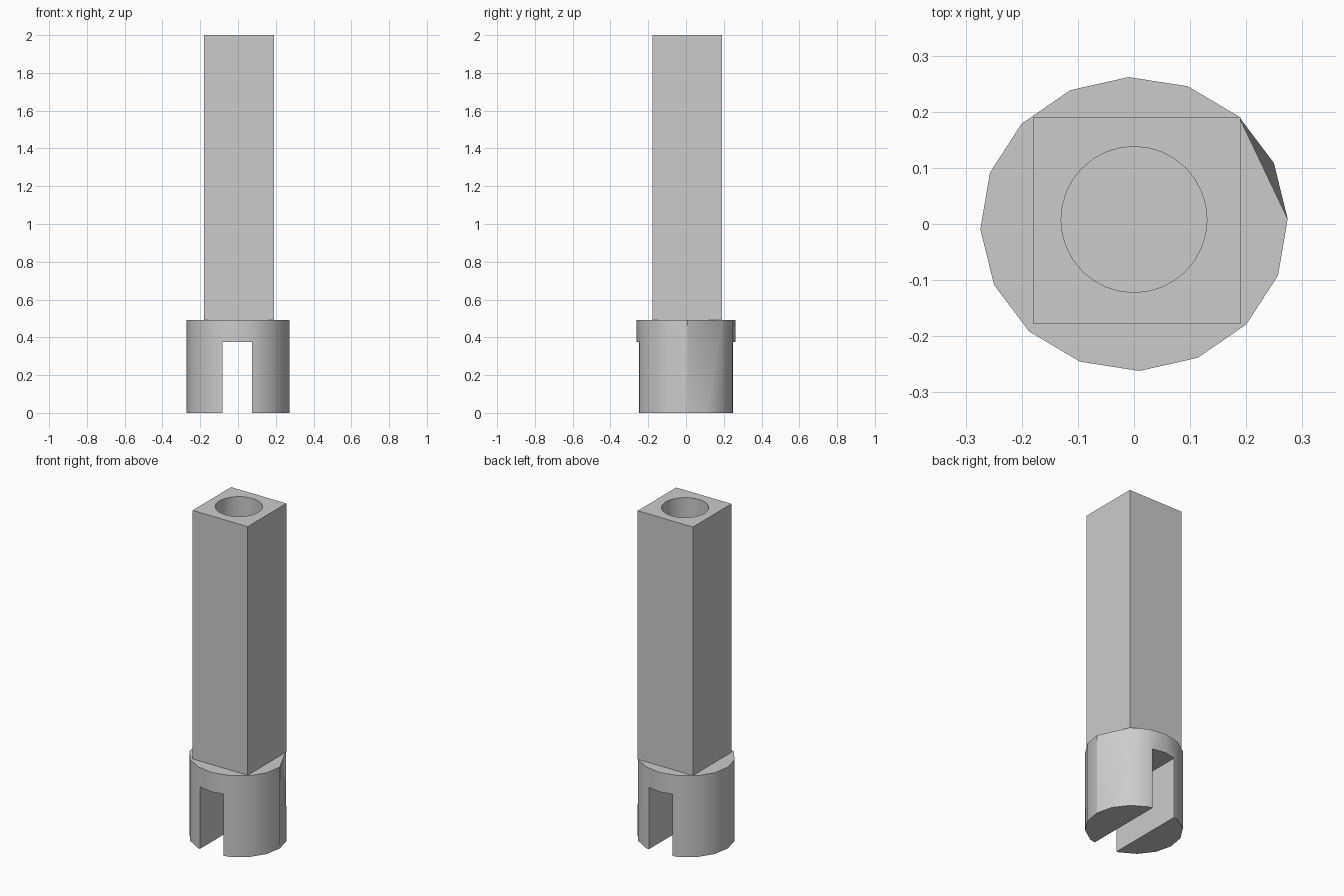
import bpy, bmesh, math

cube = bpy.data.objects.get("Cube")
if cube:
    bpy.data.objects.remove(cube)

BASE_TOP, SHAFT_TOP, SLOT_TOP = 0.493, 2.0, 0.375

steel = bpy.data.materials.new("grey_metal")
steel.use_nodes = True
steel.diffuse_color = (0.6, 0.6, 0.6, 1)
steel.node_tree.nodes["Principled BSDF"].inputs["Base Color"].default_value = (0.6, 0.6, 0.6, 1)


def finish(bm, name):
    """Turn a bmesh into a named, coloured object."""
    bmesh.ops.recalc_face_normals(bm, faces=bm.faces)
    mesh = bpy.data.meshes.new(name)
    bm.to_mesh(mesh)
    bm.free()
    mesh.materials.append(steel)
    obj = bpy.data.objects.new(name, mesh)
    bpy.context.collection.objects.link(obj)
    return obj


def box(name, low, high):
    bm = bmesh.new()
    bmesh.ops.create_cube(bm, size=1)
    for v in bm.verts:
        v.co = [l + (c + 0.5) * (h - l) for l, h, c in zip(low, high, v.co)]
    return finish(bm, name)


def select(obj):
    bpy.ops.object.select_all(action='DESELECT')
    obj.select_set(True)
    bpy.context.view_layer.objects.active = obj


def cut(obj, cutter):
    """Subtract the cutter, then shade rounded sides smooth."""
    cutter.hide_render = True
    mod = obj.modifiers.new("cut", 'BOOLEAN')
    mod.operation = 'DIFFERENCE'
    mod.solver = 'EXACT'
    mod.object = cutter
    select(obj)
    bpy.ops.object.modifier_apply(modifier=mod.name)
    bpy.data.objects.remove(cutter)
    bpy.ops.object.shade_smooth_by_angle(angle=math.radians(30))


# Round base: sixteen sides, with one upper corner cut away by a slanted facet
SIDES = 16
bm = bmesh.new()
low, top = [], []
for k in range(SIDES):
    a = math.radians(2) + k * math.tau / SIDES
    x, y = 0.274 * math.cos(a), 0.262 * math.sin(a)
    low.append(bm.verts.new((x, y, 0)))
    top.append(None if k == 1 else bm.verts.new((x, y, BASE_TOP)))
for k in range(2, SIDES):
    n = (k + 1) % SIDES
    bm.faces.new((low[k], low[n], top[n], top[k]))
bm.faces.new((low[0], top[2], top[0]))
bm.faces.new((low[0], low[1], top[2]))
bm.faces.new((low[1], low[2], top[2]))
bm.faces.new(low[::-1])
bm.faces.new([v for v in top if v])
base = finish(bm, "slotted_base")

# Slot running front to back through the base
cut(base, box("slot_cutter", (-0.082, -0.5, -0.1), (0.075, 0.5, SLOT_TOP)))

# Square shaft with a round blind bore in its top
shaft = box("square_shaft", (-0.18, -0.178, BASE_TOP), (0.19, 0.191, SHAFT_TOP))
bm = bmesh.new()
bmesh.ops.create_cone(bm, cap_ends=True, segments=32, radius1=0.13, radius2=0.13, depth=1.5)
bmesh.ops.translate(bm, verts=bm.verts, vec=(0, 0.008, 1.35))
cut(shaft, finish(bm, "bore_cutter"))
